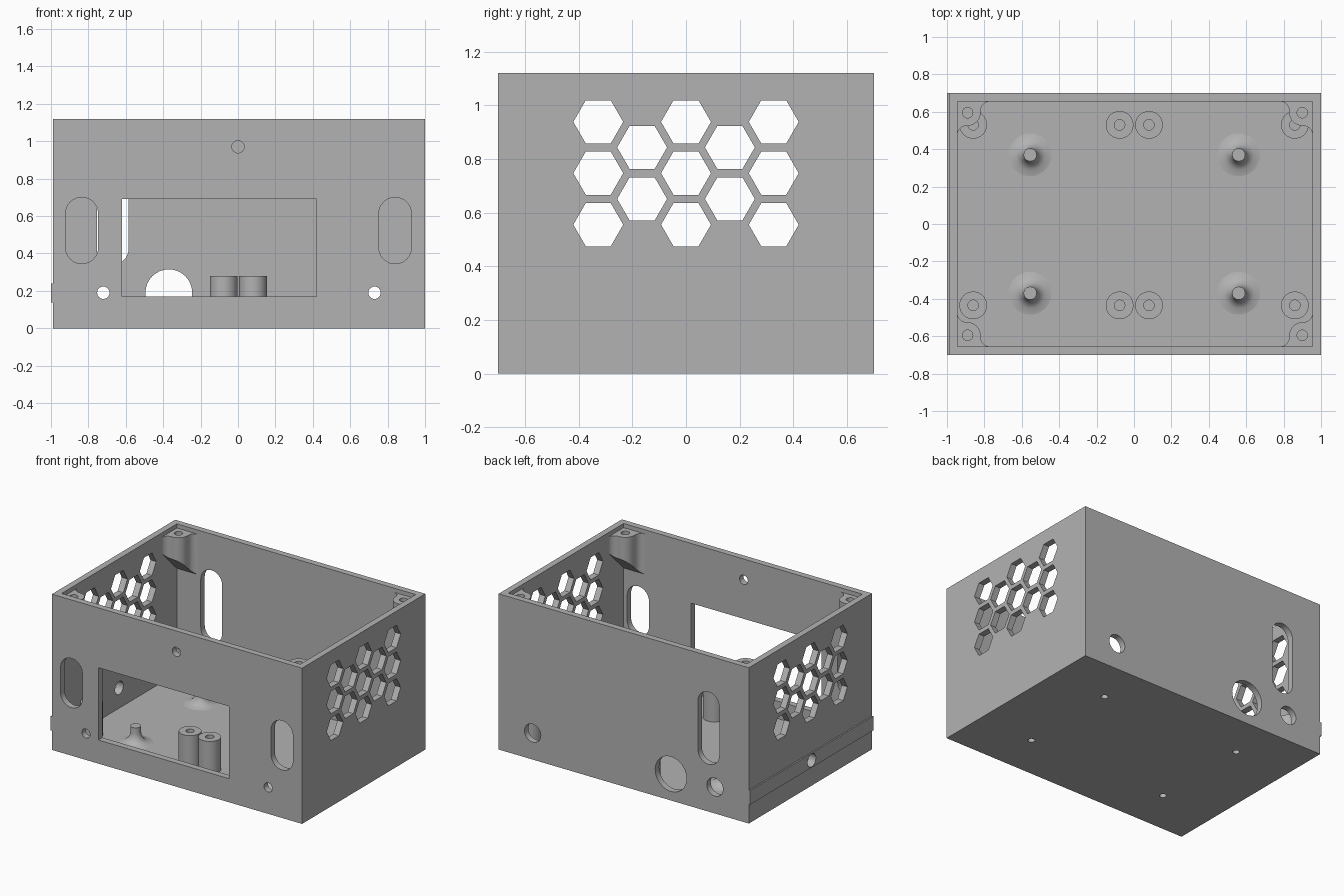
import bpy, bmesh
from math import sin, cos, pi, radians
from mathutils import Vector

cube = bpy.data.objects.get("Cube")
if cube:
    bpy.data.objects.remove(cube)

GREY = (0.45, 0.45, 0.45, 1)
mat = bpy.data.materials.new("plain grey")
mat.use_nodes = True
mat.diffuse_color = GREY
mat.node_tree.nodes["Principled BSDF"].inputs["Base Color"].default_value = GREY

# Main sizes: outer shell, inner cavity
X0, X1, Y, H = -0.99, 1.0, 0.7, 1.12
WALL, FLOOR = 0.045, 0.045
CX = (X0 + X1) / 2
IX, IY = (X1 - X0) / 2 - WALL, Y - WALL


def arc(cx, cy, r, a0, a1, n=8):
    """Points on an arc, angles in degrees."""
    return [(cx + r * cos(radians(a0 + (a1 - a0) * i / n)),
             cy + r * sin(radians(a0 + (a1 - a0) * i / n))) for i in range(n + 1)]


def circle(cx, cy, r, n=32):
    return arc(cx, cy, r, 0, 360, n)[:-1]


def rect(a0, a1, b0, b1):
    return [(a0, b0), (a1, b0), (a1, b1), (a0, b1)]


def slot(cx, z0, z1, r):
    return arc(cx, z1 - r, r, 0, 180, 16) + arc(cx, z0 + r, r, 180, 360, 16)


def prism(bm, pts, axis, lo, hi):
    """Extrude a flat outline along an axis; returns the low-end vertices."""
    place = {"x": lambda a, b, d: (d, a, b),
             "y": lambda a, b, d: (a, d, b),
             "z": lambda a, b, d: (a, b, d)}[axis]
    low = [bm.verts.new(place(a, b, lo)) for a, b in pts]
    high = [bm.verts.new(place(a, b, hi)) for a, b in pts]
    bm.faces.new(low)
    bm.faces.new(high)
    for i in range(len(pts)):
        j = (i + 1) % len(pts)
        bm.faces.new((low[i], low[j], high[j], high[i]))
    return low


def finish(name, bm):
    bmesh.ops.recalc_face_normals(bm, faces=bm.faces)
    mesh = bpy.data.meshes.new(name)
    bm.to_mesh(mesh)
    bm.free()
    mesh.materials.append(mat)
    ob = bpy.data.objects.new(name, mesh)
    bpy.context.collection.objects.link(ob)
    return ob


def select(ob):
    bpy.ops.object.select_all(action="DESELECT")
    ob.select_set(True)
    bpy.context.view_layer.objects.active = ob


def cut(ob, cutter):
    select(ob)
    mod = ob.modifiers.new("cut", "BOOLEAN")
    mod.operation, mod.solver, mod.object = "DIFFERENCE", "EXACT", cutter
    bpy.ops.object.modifier_apply(modifier=mod.name)


def smooth(ob):
    select(ob)
    bpy.ops.object.shade_smooth_by_angle(angle=radians(35))


def solid(name, pts, axis, lo, hi):
    bm = bmesh.new()
    prism(bm, pts, axis, lo, hi)
    return finish(name, bm)


def lathe(name, profile, x, y, steps=32):
    """Turn a closed radius/height profile round the z axis."""
    bm = bmesh.new()
    vs = [bm.verts.new((r, 0, z)) for r, z in profile]
    es = [bm.edges.new(p) for p in zip(vs, vs[1:])]
    bmesh.ops.spin(bm, geom=vs + es, cent=(0, 0, 0), axis=(0, 0, 1),
                   angle=2 * pi, steps=steps)
    bmesh.ops.remove_doubles(bm, verts=bm.verts, dist=0.0001)
    bmesh.ops.translate(bm, verts=bm.verts, vec=Vector((x, y, 0)))
    smooth(finish(name, bm))


# Open-topped shell
shell = solid("case_shell", rect(X0, X1, -Y, Y), "z", 0, H)
cavity = solid("cavity_cutter", rect(CX - IX, CX + IX, -IY, IY), "z", FLOOR, H + 0.1)
cut(shell, cavity)

# Openings
holes = bmesh.new()
front, back = (-Y - 0.05, -IY + 0.02), (IY - 0.02, Y + 0.05)
prism(holes, rect(-0.62, 0.42, 0.17, 0.69), "y", *front)
for x in (-0.835, 0.84):
    prism(holes, slot(x, 0.345, 0.70, 0.087), "y", *front)
for x, z in ((-0.72, 0.19), (0.73, 0.19), (0, 0.97)):
    prism(holes, circle(x, z, 0.033), "y", *front)
prism(holes, slot(-0.67, 0.34, 0.86, 0.085), "y", *back)
for x, r in ((-0.37, 0.125), (-0.72, 0.065), (0.73, 0.065)):
    prism(holes, circle(x, 0.19, r), "y", *back)

# Honeycomb vents in both side walls
sides = ((X0 - 0.05, CX - IX + 0.02), (CX + IX - 0.02, X1 + 0.05))
for col in range(-2, 3):
    rows = (0.555, 0.747, 0.938) if col % 2 == 0 else (0.651, 0.843)
    for z in rows:
        for lo, hi in sides:
            prism(holes, circle(col * 0.1635, z, 0.093, 6), "x", lo, hi)

# Side cable hole and screw holes under the pins
prism(holes, circle(0, 0.19, 0.047), "x", *sides[0])
PINS = [(x, y) for x in (-0.555, 0.56) for y in (-0.37, 0.37)]
for x, y in PINS:
    prism(holes, circle(x, y, 0.023), "z", -0.05, FLOOR + 0.05)
cutter = finish("opening_cutter", holes)
cut(shell, cutter)

# Rail along the right outer wall
rail = solid("side_rail", rect(X0 - 0.01, X0 + 0.01, 0.138, 0.24), "y", -Y, Y)
cut(rail, cutter)
for ob in (shell, rail):
    smooth(ob)
for ob in (cavity, cutter):
    bpy.data.objects.remove(ob)

# Hollow mounting posts
for x in (-0.86, -0.077, 0.08, 0.86):
    for y in (-0.435, 0.53):
        lathe("mounting_post", [(0.074, FLOOR), (0.074, 0.28), (0.028, 0.28),
                                (0.028, 0.08), (0, 0.08)], x, y)

# Board pins with flared feet
flare = [(0.115, FLOOR), (0.08, 0.052), (0.056, 0.068), (0.04, 0.095), (0.035, 0.12)]
for x, y in PINS:
    lathe("board_pin", [(0, 0.165), (0.035, 0.165)] + flare[::-1]
          + [(0.023, FLOOR), (0.023, 0.13), (0, 0.13)], x, y)

# Corner lid lugs, undersides sloping down to the front and back walls
outline = ([(0, 0)] + arc(0.175, 0.05, 0.05, -90, -180)
           + arc(0.055, 0.06, 0.07, 0, 90) + arc(0.05, 0.18, 0.05, -90, -180))
for sx in (-1, 1):
    for sy in (-1, 1):
        bm = bmesh.new()
        pts = [(CX + sx * (IX - u), sy * (IY - v)) for u, v in outline]
        for v in prism(bm, pts, "z", 0.8, 1.09):
            v.co.z = 0.8 + IY - abs(v.co.y)
        lug = finish("corner_lug", bm)
        bore = solid("bore_cutter", circle(CX + sx * (IX - 0.055), sy * (IY - 0.06),
                                           0.028, 24), "z", 0.95, H)
        cut(lug, bore)
        bpy.data.objects.remove(bore)
        smooth(lug)
